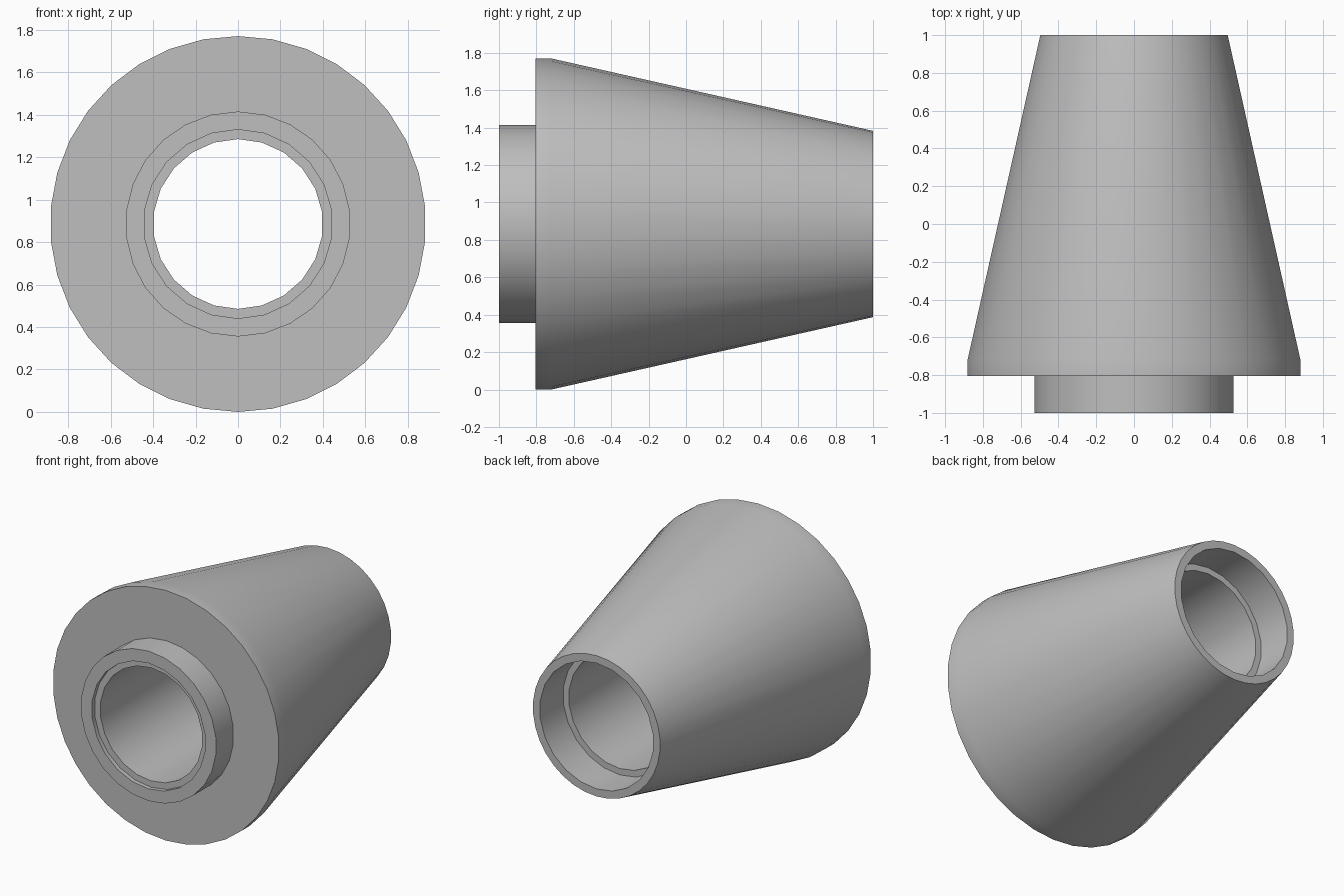
import bpy, bmesh
from math import sin, cos, tau

cube = bpy.data.objects.get("Cube")
if cube:
    bpy.data.objects.remove(cube, do_unlink=True)

AXIS_Z = 0.885

grey = bpy.data.materials.new("light_grey")
grey.use_nodes = True
grey.diffuse_color = (0.52, 0.52, 0.52, 1)
grey.node_tree.nodes["Principled BSDF"].inputs["Base Color"].default_value = grey.diffuse_color

bm = bmesh.new()


def ring(radius, y, sides):
    """Closed loop of vertices around the y axis, first vertex on top."""
    verts = [bm.verts.new((radius * sin(tau * i / sides), y,
                           AXIS_Z + radius * cos(tau * i / sides)))
             for i in range(sides)]
    for i in range(sides):
        bm.edges.new((verts[i - 1], verts[i]))
    return verts


def wall(a, b):
    """Quads between two rings with the same number of sides."""
    for i in range(len(a)):
        bm.faces.new((a[i - 1], a[i], b[i], b[i - 1]))


def annulus(a, b):
    """Flat face between two rings in the same plane."""
    edges = [bm.edges.get((r[i - 1], r[i])) for r in (a, b) for i in range(len(r))]
    bmesh.ops.triangle_fill(bm, edges=edges, use_beauty=True, normal=(0, 1, 0))


# Outer skin: spigot, flange rim, taper
spigot_front = ring(0.53, -1.0, 26)
spigot_back = ring(0.53, -0.805, 26)
flange_front = ring(0.885, -0.805, 34)
flange_back = ring(0.885, -0.72, 34)
taper_end = ring(0.498, 1.0, 34)

# Inner skin: rear socket, through bore, shallow front recess
socket_mouth = ring(0.445, 1.0, 22)
socket_floor = ring(0.445, 0.74, 22)
bore_back = ring(0.4, 0.74, 22)
bore_front = ring(0.4, -0.97, 22)
recess_floor = ring(0.445, -0.97, 22)
recess_mouth = ring(0.445, -1.0, 22)

for a, b in ((spigot_front, spigot_back), (flange_front, flange_back),
             (flange_back, taper_end), (socket_mouth, socket_floor),
             (bore_back, bore_front), (recess_floor, recess_mouth)):
    wall(a, b)
for a, b in ((spigot_back, flange_front), (taper_end, socket_mouth),
             (socket_floor, bore_back), (bore_front, recess_floor),
             (recess_mouth, spigot_front)):
    annulus(a, b)

bmesh.ops.recalc_face_normals(bm, faces=bm.faces[:])
mesh = bpy.data.meshes.new("tapered_sleeve")
bm.to_mesh(mesh)
bm.free()
mesh.materials.append(grey)

sleeve = bpy.data.objects.new("tapered_sleeve", mesh)
bpy.context.collection.objects.link(sleeve)
bpy.ops.object.select_all(action='DESELECT')
sleeve.select_set(True)
bpy.context.view_layer.objects.active = sleeve
bpy.ops.object.shade_smooth_by_angle(angle=0.52)
